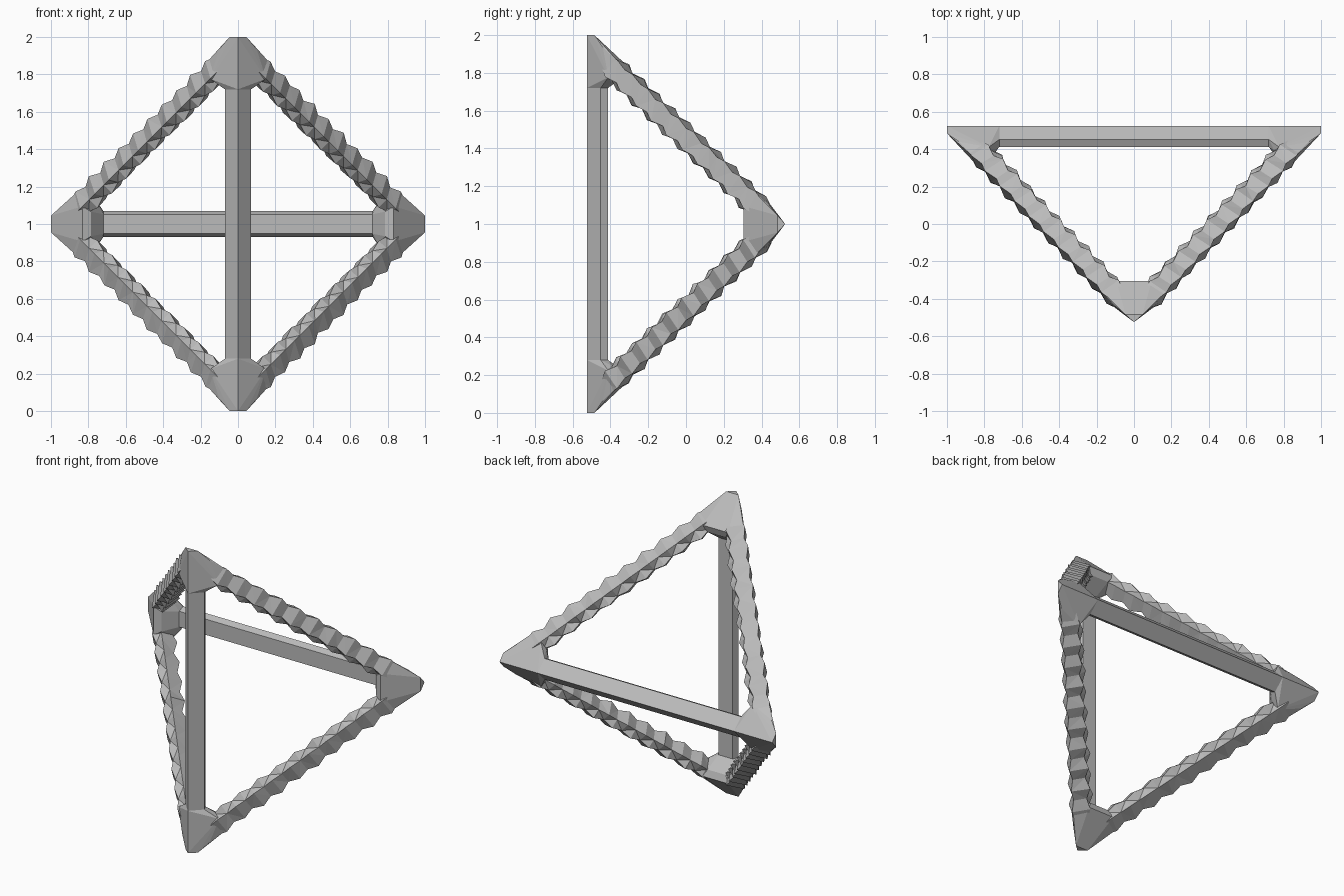
import bpy, bmesh, math, random
from mathutils import Vector

random.seed(4)
cube = bpy.data.objects.get("Cube")
if cube:
    bpy.data.objects.remove(cube)

grey = bpy.data.materials.new("mid grey")
grey.use_nodes = True
grey.diffuse_color = (0.5, 0.5, 0.5, 1)
grey.node_tree.nodes["Principled BSDF"].inputs["Base Color"].default_value = (0.5, 0.5, 0.5, 1)

# Tetrahedron corners
CENTRE = Vector((0, 0, 1))
TOP, BOTTOM = Vector((0, -0.525, 2)), Vector((0, -0.525, 0))
RIGHT, LEFT = Vector((-1, 0.525, 1)), Vector((1, 0.525, 1))

# Cross-sections: (sideways, outward) from the edge line
STRAIGHT = [(0, 0), (0.07, -0.073), (0.052, -0.112), (-0.052, -0.112), (-0.07, -0.073)]
ROUGH = [(0, 0.022), (0.066, -0.052), (0.046, -0.104), (-0.046, -0.104), (-0.066, -0.052)]
CORNER_REACH = 0.28


def finish(name, bm):
    bmesh.ops.recalc_face_normals(bm, faces=bm.faces)
    mesh = bpy.data.meshes.new(name)
    bm.to_mesh(mesh)
    bm.free()
    mesh.materials.append(grey)
    obj = bpy.data.objects.new(name, mesh)
    bpy.context.collection.objects.link(obj)


def ring(a, b, dist, section):
    """Cross-section placed at a distance from a along the edge a-b."""
    along = (b - a).normalized()
    out = ((a + b) / 2 - CENTRE).normalized()
    side = along.cross(out)
    return [a + along * dist + side * s + out * o for s, o in section]


def bumpy(step):
    """Rough section whose corners swell and shrink along the bar."""
    result = []
    for i, (s, o) in enumerate(ROUGH):
        swell = 0.012 * (1 if (step + i // 2) % 2 else -1) + random.uniform(-0.004, 0.004)
        direction = Vector((s, o + 0.05)).normalized()
        result.append((s + direction.x * swell, o + direction.y * swell))
    return result


def bar(name, a, b, rough):
    bm = bmesh.new()
    length = (b - a).length
    start, steps = 0.2, 20 if rough else 1
    rows = []
    for k in range(steps + 1):
        dist = start + (length - 2 * start) * k / steps
        pts = ring(a, b, dist, bumpy(k) if rough else STRAIGHT)
        rows.append([bm.verts.new(p) for p in pts])
    for r0, r1 in zip(rows, rows[1:]):
        for i in range(5):
            j = (i + 1) % 5
            bm.faces.new((r0[i], r0[j], r1[j], r1[i]))
    bm.faces.new(rows[0])
    bm.faces.new(rows[-1])
    if rough:
        bmesh.ops.triangulate(bm, faces=bm.faces)
    finish(name, bm)


def corner(name, tip, mate, others):
    """Solid joint: the hull of the three bar ends and a blunt nose."""
    bm = bmesh.new()
    pts = ring(tip, mate, CORNER_REACH, STRAIGHT)
    for other in others:
        pts += ring(tip, other, CORNER_REACH, ROUGH)
    inward = (mate - tip).normalized()
    across = (others[0] - others[1]).normalized()
    depth = Vector((0, -math.copysign(1, tip.y), 0))
    pts.append(tip)
    for s in (-1, 1):
        pts.append(tip + across * 0.045 * s + depth * 0.04)
        pts.append(tip + across * 0.1 * s + depth * 0.085 + inward * 0.065)
    verts = [bm.verts.new(p) for p in pts]
    hull = bmesh.ops.convex_hull(bm, input=verts)
    spare = {v for v in hull["geom_interior"] if isinstance(v, bmesh.types.BMVert)}
    bmesh.ops.delete(bm, geom=list(spare), context='VERTS')
    finish(name, bm)


# Straight bars
bar("front_upright_bar", BOTTOM, TOP, False)
bar("back_cross_bar", RIGHT, LEFT, False)

# Rough sloping bars
for end_name, end in (("upper", TOP), ("lower", BOTTOM)):
    for side_name, side in (("right", RIGHT), ("left", LEFT)):
        bar(f"{end_name}_{side_name}_sloping_bar", end, side, True)

# Corner joints
corner("top_corner", TOP, BOTTOM, (LEFT, RIGHT))
corner("bottom_corner", BOTTOM, TOP, (LEFT, RIGHT))
corner("left_corner", LEFT, RIGHT, (TOP, BOTTOM))
corner("right_corner", RIGHT, LEFT, (TOP, BOTTOM))
